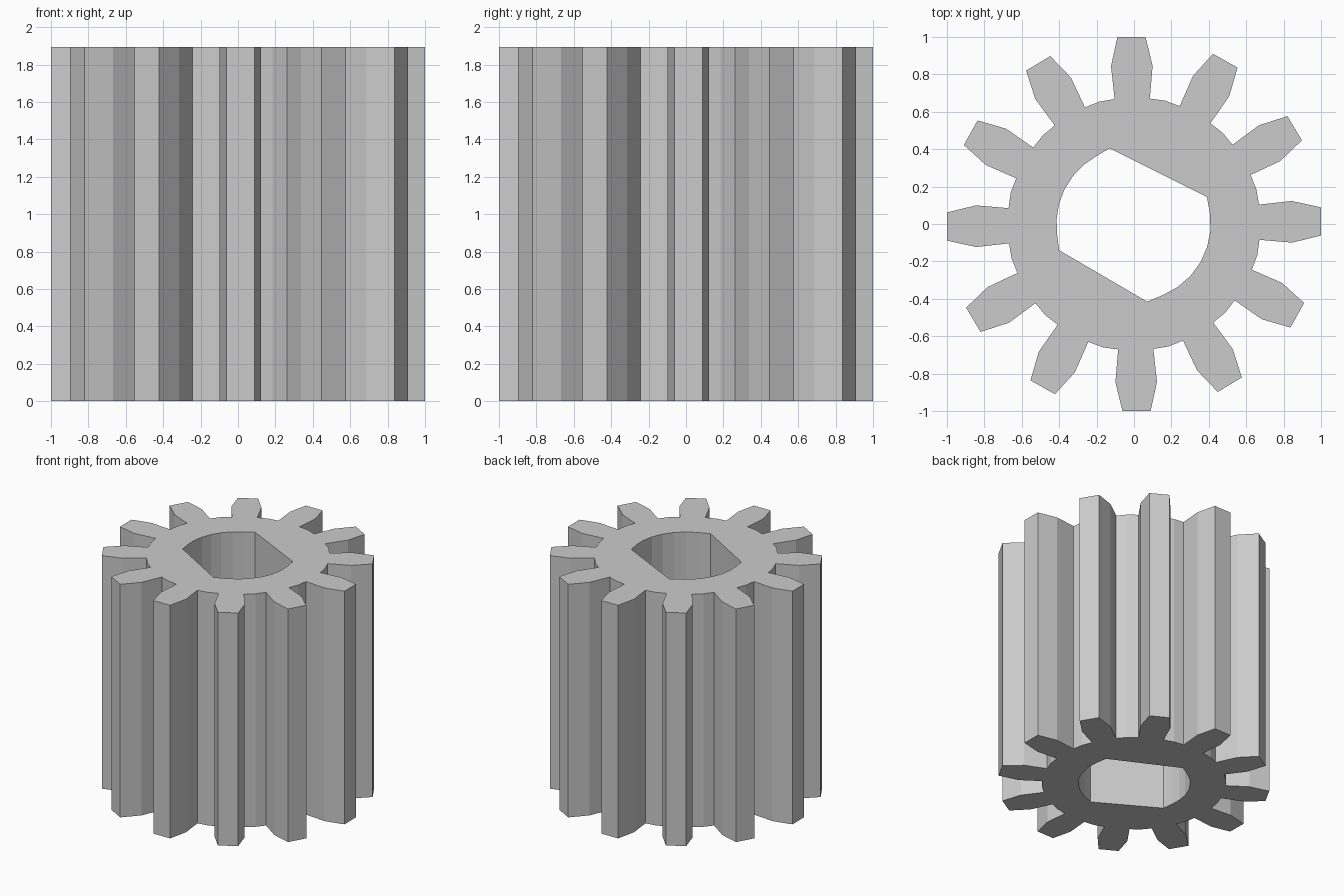
import bpy, bmesh
from math import cos, sin, radians

if "Cube" in bpy.data.objects:
    bpy.data.objects.remove(bpy.data.objects["Cube"])

HEIGHT = 1.895
TEETH = 12


def polar(r, deg):
    return (r * cos(radians(deg)), r * sin(radians(deg)), 0)


# Outer outline: flared teeth with one midpoint on each root arc
outer = []
for i in range(TEETH):
    c = 0.8 + i * 360 / TEETH
    for r, a in ((0.676, -8), (0.852, -7.5), (1.003, -4.3),
                 (1.003, 4.3), (0.852, 7.5), (0.676, 8), (0.68, 15)):
        outer.append(polar(r, c + a))

# Shaft bore: two arcs joined by two flats
bore = [polar(0.425, 107.8)]
bore += [polar(0.415, 107.8 + 91.5 * k / 8) for k in range(1, 8)]
bore += [polar(0.424, 199.3), polar(0.421, 279.6)]
bore += [polar(0.41, 279.6 + 100.8 * k / 8) for k in range(1, 8)]
bore += [polar(0.416, 20.4)]

bm = bmesh.new()
for loop in (outer, bore):
    vs = [bm.verts.new(p) for p in loop]
    for a, b in zip(vs, vs[1:] + vs[:1]):
        bm.edges.new((a, b))

# Fill the ring between the outlines and extrude it
bmesh.ops.triangle_fill(bm, use_beauty=True, edges=bm.edges[:], normal=(0, 0, 1))
ext = bmesh.ops.extrude_face_region(bm, geom=bm.faces[:], use_keep_orig=True)
top = [g for g in ext["geom"] if isinstance(g, bmesh.types.BMVert)]
bmesh.ops.translate(bm, verts=top, vec=(0, 0, HEIGHT))
bmesh.ops.recalc_face_normals(bm, faces=bm.faces[:])

mesh = bpy.data.meshes.new("pinion_gear")
bm.to_mesh(mesh)
bm.free()
bpy.context.collection.objects.link(bpy.data.objects.new("pinion_gear", mesh))
